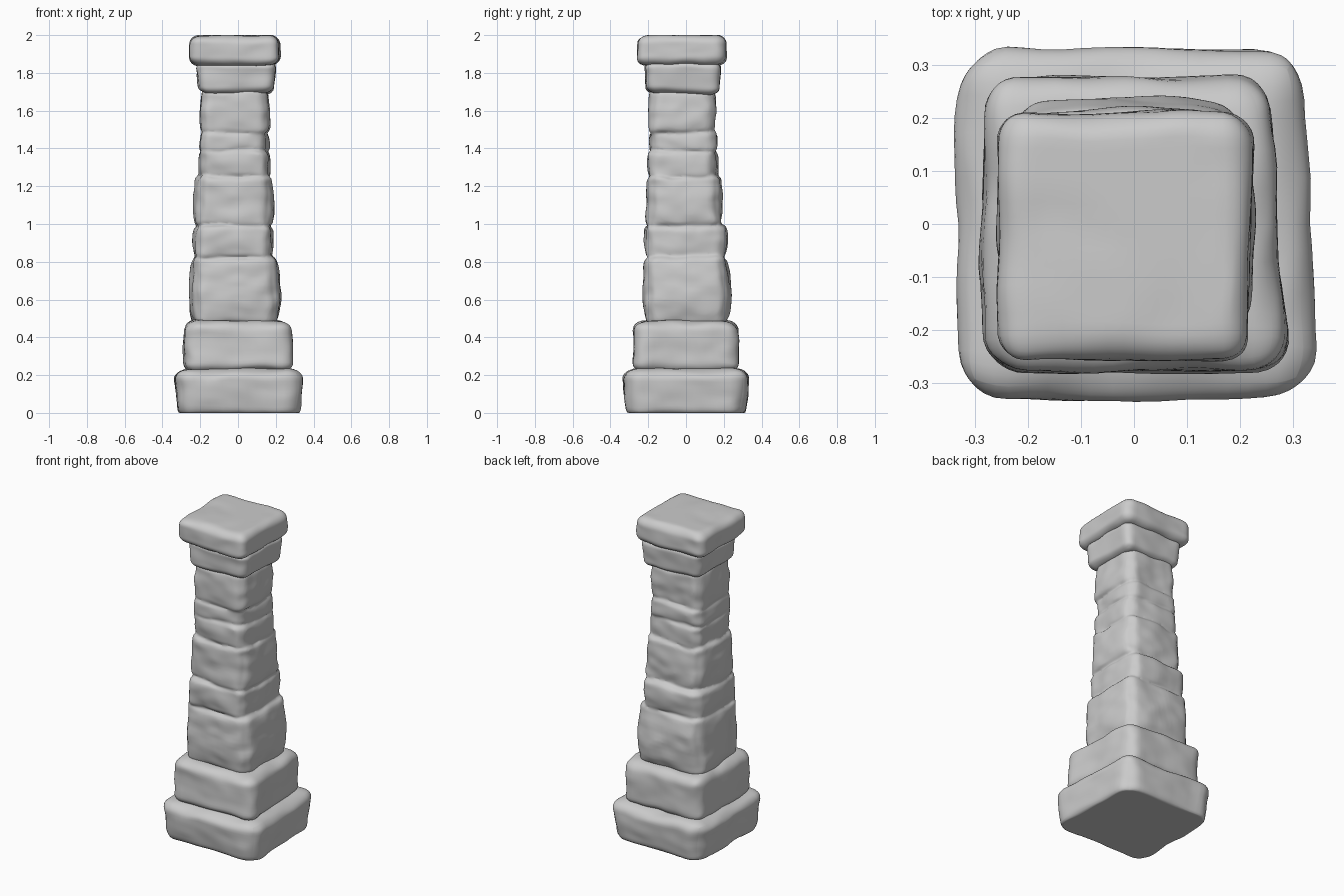
import bpy, bmesh
from mathutils import Vector, noise
from math import sin, pi

cube = bpy.data.objects.get("Cube")
if cube:
    bpy.data.objects.remove(cube, do_unlink=True)

stone_grey = bpy.data.materials.new("stone grey")
stone_grey.use_nodes = True
GREY = (0.6, 0.6, 0.6, 1)
stone_grey.diffuse_color = GREY
stone_grey.node_tree.nodes["Principled BSDF"].inputs["Base Color"].default_value = GREY


def rounded(p, half, rad):
    """Pull a point of a box surface onto its rounded edges and corners."""
    inner = Vector([max(r - h, min(h - r, c)) for c, h, r in zip(p, half, rad)])
    d = Vector([(c - i) / r for c, i, r in zip(p, inner, rad)])
    if d.length > 0:
        d.normalize()
    return inner + Vector([c * r for c, r in zip(d, rad)])


def stone(x, y, z, corner, edge, foot=1.0, bulge=0.0, skew=0.0, rough=0.012):
    """Mesh of one worn block; foot scales its bottom, bulge swells its sides,
    skew slants its +x side inwards towards the back."""
    lo, hi = Vector((x[0], y[0], z[0])), Vector((x[1], y[1], z[1]))
    mid, half = (lo + hi) / 2, (hi - lo) / 2
    bm = bmesh.new()
    bmesh.ops.create_cube(bm, size=2)
    bmesh.ops.subdivide_edges(bm, edges=bm.edges[:], cuts=23, use_grid_fill=True)
    for v in bm.verts:
        # crowd the grid towards the edges, where the rounding is
        u = Vector([sin(c * pi / 2) for c in v.co])
        p = rounded(Vector([c * h for c, h in zip(u, half)]), half, (corner, corner, edge))
        swell = bulge * (1 - u.z ** 2)
        p.x += swell * u.x * (1 - u.y ** 2) - skew * p.y * (u.x + 1) / 2
        p.y += swell * u.y * (1 - u.x ** 2)
        k = foot + (1 - foot) * (u.z + 1) / 2
        p.x, p.y = p.x * k, p.y * k
        q = p + mid
        # broad wobble plus finer chisel marks
        broad = noise.noise_vector(q * 5 + Vector((0, 0, z[0] * 9)))
        fine = noise.noise_vector(Vector((q.x * 10, q.y * 10, q.z * 15)))
        q += broad * rough + fine * rough * 0.5
        q.z = max(0.0, min(2.0, q.z))
        v.co = q
    mesh = bpy.data.meshes.new("stone")
    bm.to_mesh(mesh)
    bm.free()
    return mesh


def make_object(name, stones):
    """Gather stone meshes into one smooth grey object."""
    bm = bmesh.new()
    for part in stones:
        bm.from_mesh(part)
        bpy.data.meshes.remove(part)
    mesh = bpy.data.meshes.new(name)
    bm.to_mesh(mesh)
    bm.free()
    mesh.materials.append(stone_grey)
    mesh.polygons.foreach_set("use_smooth", [True] * len(mesh.polygons))
    obj = bpy.data.objects.new(name, mesh)
    bpy.context.collection.objects.link(obj)
    return obj


# plinth
make_object("base_slab", [stone((-.34, .34), (-.335, .337), (-.035, .235), .1, .06,
                                foot=.91, bulge=.008, skew=.04)])
make_object("plinth_block", [stone((-.285, .272), (-.277, .274), (.21, .49), .075, .055,
                                   foot=1.01, skew=.05)])

# shaft courses, fused so the joints read as shallow worn grooves
courses = [
    ((-.232, .2), (-.208, .21), (.46, .835), .026),
    ((-.222, .172), (-.208, .202), (.805, 1.005), .012),
    ((-.214, .17), (-.194, .175), (.975, 1.265), .02),
    ((-.198, .162), (-.19, .163), (1.235, 1.4), .008),
    ((-.194, .153), (-.187, .155), (1.37, 1.5), .008),
    ((-.188, .157), (-.193, .148), (1.47, 1.72), .008),
]
shaft = make_object("shaft", [stone(x, y, z, .055, .035, bulge=bulge, rough=.016)
                              for x, y, z, bulge in courses])
fuse = shaft.modifiers.new("fuse", "REMESH")
fuse.mode = "VOXEL"
fuse.voxel_size = 0.008
fuse.use_smooth_shade = True
wear = shaft.modifiers.new("wear", "SMOOTH")
wear.factor = 0.5
wear.iterations = 4

# capital
make_object("neck_block", [stone((-.22, .2), (-.22, .182), (1.69, 1.86), .055, .035,
                                 foot=.94, rough=.011)])
make_object("cap_slab", [stone((-.255, .22), (-.255, .212), (1.84, 2.0), .055, .045,
                               rough=.01)])
